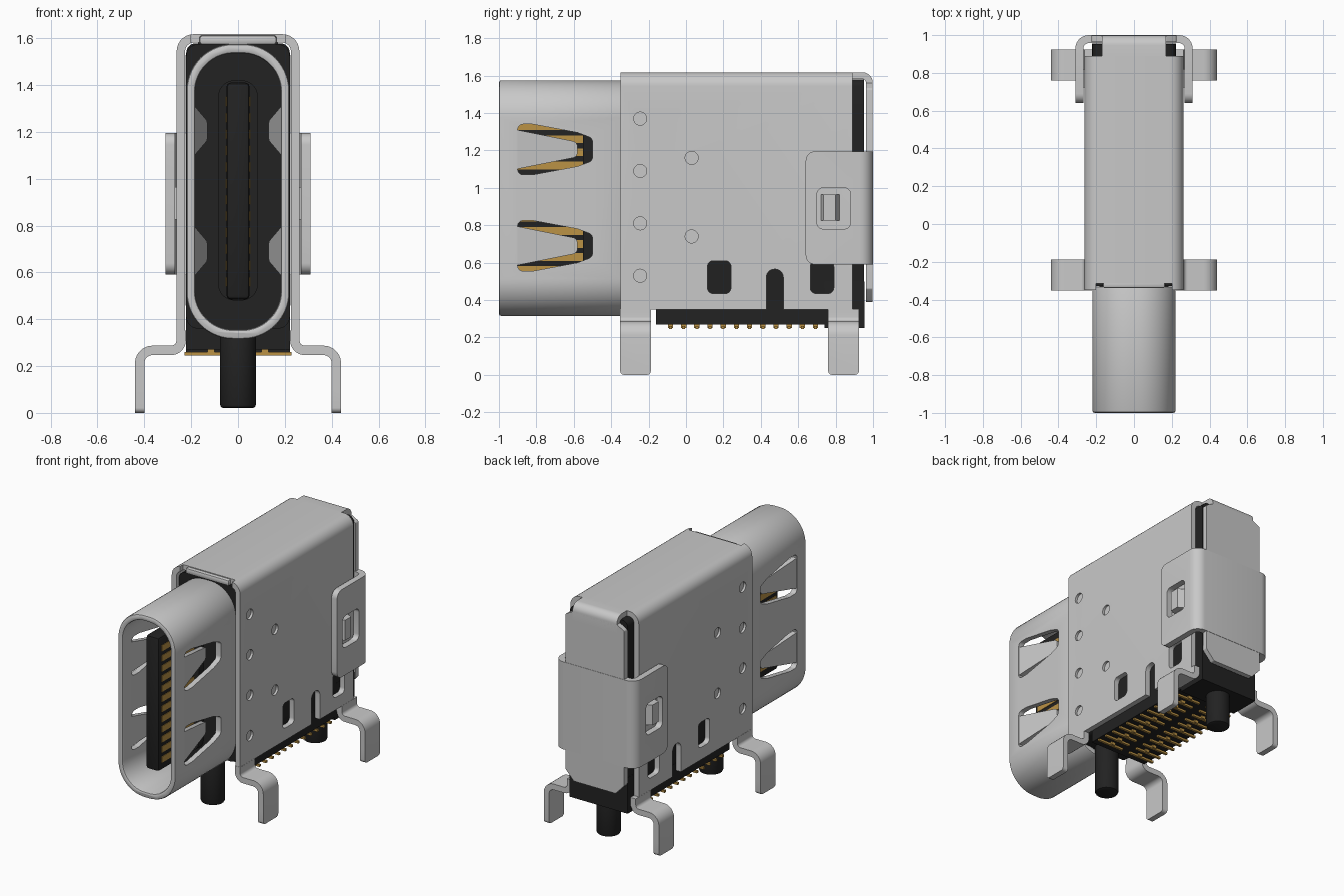
import bpy, bmesh, math
from mathutils import Vector

if "Cube" in bpy.data.objects:
    bpy.data.objects.remove(bpy.data.objects["Cube"])


def material(name, c):
    m = bpy.data.materials.new(name)
    m.diffuse_color = (*c, 1)
    m.use_nodes = True
    m.node_tree.nodes["Principled BSDF"].inputs["Base Color"].default_value = m.diffuse_color
    return m


STEEL = material("steel grey", (0.58, 0.58, 0.58))
BLACK = material("black plastic", (0.016, 0.016, 0.016))
GOLD = material("gold contact", (0.50, 0.29, 0.06))
AXES = {"x": lambda u, v, t: (t, u, v), "y": lambda u, v, t: (u, t, v), "z": lambda u, v, t: (u, v, t)}


def fillet(pts, radii, closed=True, n=7):
    """Round the corners of a 2D outline."""
    pts = [Vector(p) for p in pts]
    if not isinstance(radii, (list, tuple)):
        radii = [radii] * len(pts)
    out = []
    for i, p in enumerate(pts):
        if radii[i] == 0 or (not closed and i in (0, len(pts) - 1)):
            out.append(p)
            continue
        a, b = pts[i - 1] - p, pts[(i + 1) % len(pts)] - p
        half = a.angle(b) / 2
        d = min(radii[i] / math.tan(half), 0.49 * a.length, 0.49 * b.length)
        a.normalize()
        b.normalize()
        r = d * math.tan(half)
        c = p + (a + b).normalized() * (r / math.sin(half))
        v0, v1 = p + a * d - c, p + b * d - c
        t0 = math.atan2(v0.y, v0.x)
        dt = (math.atan2(v1.y, v1.x) - t0 + math.pi) % (2 * math.pi) - math.pi
        out += [c + Vector((math.cos(t0 + dt * k / n), math.sin(t0 + dt * k / n))) * r for k in range(n + 1)]
    return out


def strip(path, r, thick):
    """Outline of a bent sheet that follows an open path."""
    p = fillet(path, r, closed=False)
    left, right = [], []
    for i, q in enumerate(p):
        d0 = (q - p[i - 1]).normalized() if i else (p[1] - q).normalized()
        d1 = (p[i + 1] - q).normalized() if i < len(p) - 1 else d0
        t = (d0 + d1).normalized()
        nrm = Vector((-t.y, t.x)) * (thick / 2 / max(t.dot(d0), 0.3))
        left.append(q + nrm)
        right.append(q - nrm)
    return left + right[::-1]


def rect(u0, u1, v0, v1, r=0, n=7):
    return fillet([(u0, v0), (u1, v0), (u1, v1), (u0, v1)], r, n=n)


def circle(u, v, r, n=32):
    return [(u + r * math.cos(2 * math.pi * k / n), v + r * math.sin(2 * math.pi * k / n)) for k in range(n)]


def prisms(name, items, mat):
    """One object from extruded outlines: (outline, axis, start, end)."""
    bm = bmesh.new()
    for poly, axis, a, b in items:
        lo = [bm.verts.new(AXES[axis](p[0], p[1], a)) for p in poly]
        hi = [bm.verts.new(AXES[axis](p[0], p[1], b)) for p in poly]
        bm.faces.new(lo[::-1])
        bm.faces.new(hi)
        for i in range(len(poly)):
            j = (i + 1) % len(poly)
            bm.faces.new((lo[i], lo[j], hi[j], hi[i]))
    bmesh.ops.recalc_face_normals(bm, faces=bm.faces[:])
    me = bpy.data.meshes.new(name)
    bm.to_mesh(me)
    bm.free()
    me.materials.append(mat)
    ob = bpy.data.objects.new(name, me)
    bpy.context.collection.objects.link(ob)
    return ob


def prism(name, poly, axis, a, b, mat):
    return prisms(name, [(poly, axis, a, b)], mat)


def apply(ob, mod):
    bpy.context.view_layer.objects.active = ob
    bpy.ops.object.modifier_apply(modifier=mod.name)


def cut(ob, items, op="DIFFERENCE"):
    for it in items:
        cutter = prisms("cutter", [it], ob.data.materials[0])
        mod = ob.modifiers.new("cut", "BOOLEAN")
        mod.operation, mod.solver, mod.object = op, "EXACT", cutter
        apply(ob, mod)
        bpy.data.objects.remove(cutter)


def bevel(ob, w):
    mod = ob.modifiers.new("bevel", "BEVEL")
    mod.width, mod.segments, mod.limit_method, mod.angle_limit = w, 2, "ANGLE", math.radians(60)
    apply(ob, mod)


# plug-in tube with spring slots
tube = prism("front_tube", rect(-0.22, 0.22, 0.315, 1.575, 0.2, 14), "y", -1, -0.33, STEEL)
cut(tube, [(rect(-0.183, 0.183, 0.355, 1.535, 0.165, 14), "y", -1.1, -0.2)])
bevel(tube, 0.012)
for c in (0.69, 1.205):
    slot = [(-0.9, -0.135), (-0.82, -0.135), (-0.58, -0.09), (-0.5, -0.06),
            (-0.5, 0.06), (-0.58, 0.09), (-0.82, 0.135), (-0.9, 0.135)]
    cut(tube, [(fillet([(y, z + c) for y, z in slot], 0.03), "x", -0.4, 0.4)])
    spring = fillet([(-0.905, c - 0.105), (-0.58, c - 0.04), (-0.58, c + 0.04), (-0.905, c + 0.105)],
                    [0, 0.03, 0.03, 0])
    for s in (-1, 1):
        ob = prism("spring_finger", spring, "x", s * 0.185, s * 0.218, STEEL)
        for v in ob.data.vertices:  # bend towards the middle
            v.co.x -= s * 0.055 * (v.co.y + 0.905) / 0.325

# outer folded shell
shell = prism("outer_shell", strip([(-0.244, 0.35), (-0.244, 1.599), (0.244, 1.599), (0.244, 0.35)], 0.055, 0.036),
              "y", -0.35, 0.89, STEEL)
cut(shell, [(rect(-0.2, 0.2, 1.5, 1.7), "y", -0.45, -0.315)])
windows = [rect(0.115, 0.24, 0.435, 0.61, 0.03), rect(0.665, 0.79, 0.435, 0.61, 0.03),
           fillet([(0.43, 0.2), (0.52, 0.2), (0.52, 0.565), (0.43, 0.565)], [0, 0, 0.043, 0.043])]
cut(shell, [(w, "x", -0.4, 0.4) for w in windows])
dimples = [(-0.245, z) for z in (0.53, 0.81, 1.09, 1.37)] + [(0.03, 0.74), (0.03, 1.16)]
cut(shell, [(circle(y, z, 0.035, 20), "x", s * 0.246, s * 0.4) for y, z in dimples for s in (-1, 1)])
lip = prism("top_front_lip", rect(-0.165, 0.165, 1.572, 1.612), "y", -0.34, -0.3, STEEL)
bevel(lip, 0.012)

# mounting legs
for s in (-1, 1):
    leg = strip([(s * 0.243, 0.352), (s * 0.243, 0.267), (s * 0.42, 0.267), (s * 0.42, 0)], 0.055, 0.04)
    for y0, y1, where in ((-0.352, -0.188, "front"), (0.76, 0.925, "rear")):
        ob = prism(where + "_leg", leg, "y", y0, y1, STEEL)
        cut(ob, [(fillet([(y0, 0), (y1, 0), (y1, 0.5), (y0, 0.5)], [0.022, 0.022, 0, 0]), "x", -0.6, 0.6)],
            "INTERSECT")

# back cover: folded top strap, plate and wings that wrap the sides
prism("back_strap", strip([(0.87, 1.599), (0.98, 1.599), (0.98, 1.5)], 0.035, 0.036), "x", -0.17, 0.17, STEEL)
plate = [(-0.17, 1.56), (-0.225, 1.53), (-0.225, 0.46), (-0.16, 0.39),
         (0.16, 0.39), (0.225, 0.46), (0.225, 1.53), (0.17, 1.56)]
prism("back_plate", fillet(plate, 0.015), "y", 0.963, 0.998, STEEL)
wings = prism("back_wings", strip([(-0.289, 0.64), (-0.289, 0.979), (0.289, 0.979), (0.289, 0.64)], 0.05, 0.042),
              "z", 0.55, 1.25, STEEL)
cut(wings, [(fillet([(0.64, 0.59), (1.1, 0.59), (1.1, 1.195), (0.64, 1.195)], [0.05, 0, 0, 0.05]), "x", -0.5, 0.5)],
    "INTERSECT")
cut(wings, [(rect(0.7, 0.88, 0.78, 1.0, 0.035), "x", -0.5, 0.5)])
for s in (-1, 1):
    prism("latch_tab", [(s * 0.255, 0.72), (s * 0.305, 0.735), (s * 0.305, 0.80), (s * 0.255, 0.825)],
          "z", 0.825, 0.965, STEEL)

# plastic housing
prisms("housing", [(rect(-0.221, 0.221, 0.27, 1.578, 0.04), "y", -0.16, 0.953),
                   (rect(-0.221, 0.221, 0.36, 1.574, 0.05), "y", -0.328, -0.15),
                   (rect(-0.222, 0.222, 0.25, 0.5), "y", 0.74, 0.955),
                   (rect(-0.222, 0.222, 0.27, 0.4), "y", -0.161, 0.75)], BLACK)
prism("tube_plug", rect(-0.183, 0.183, 0.355, 1.535, 0.165, 14), "y", -0.5, -0.3, BLACK)
prism("tongue_base", rect(-0.085, 0.085, 0.48, 1.42, 0.07), "y", -0.55, -0.48, BLACK)
tongue = prism("tongue", rect(-0.05, 0.05, 0.485, 1.41), "y", -0.94, -0.5, BLACK)
bevel(tongue, 0.018)
for y in (-0.275, 0.845):
    bevel(prism("locating_peg", circle(0, y, 0.077), "z", 0.02, 0.38, BLACK), 0.016)

# gold contacts on the tongue and solder pins underneath
prisms("tongue_contacts", [(rect(-0.91, -0.545, z - 0.021, z + 0.021), "x", s * 0.045, s * 0.054)
                           for s in (-1, 1) for z in [0.56 + 0.07 * i for i in range(12)]], GOLD)
pins = []
for i in range(12):
    y = -0.083 + 0.0705 * i
    for s in (-1, 1):
        pins.append((rect(y - 0.008, y + 0.008, 0.245, 0.26), "x", s * 0.03, s * 0.228))
        pins.append((rect(y - 0.014, y + 0.014, 0.25, 0.29), "x", s * 0.1, s * 0.13))
prisms("solder_pins", pins, GOLD)

# smooth the bends, keep edges sharp
bpy.ops.object.select_all(action="DESELECT")
for ob in bpy.context.collection.objects:
    ob.select_set(True)
bpy.context.view_layer.objects.active = shell
bpy.ops.object.shade_smooth_by_angle(angle=math.radians(30))
